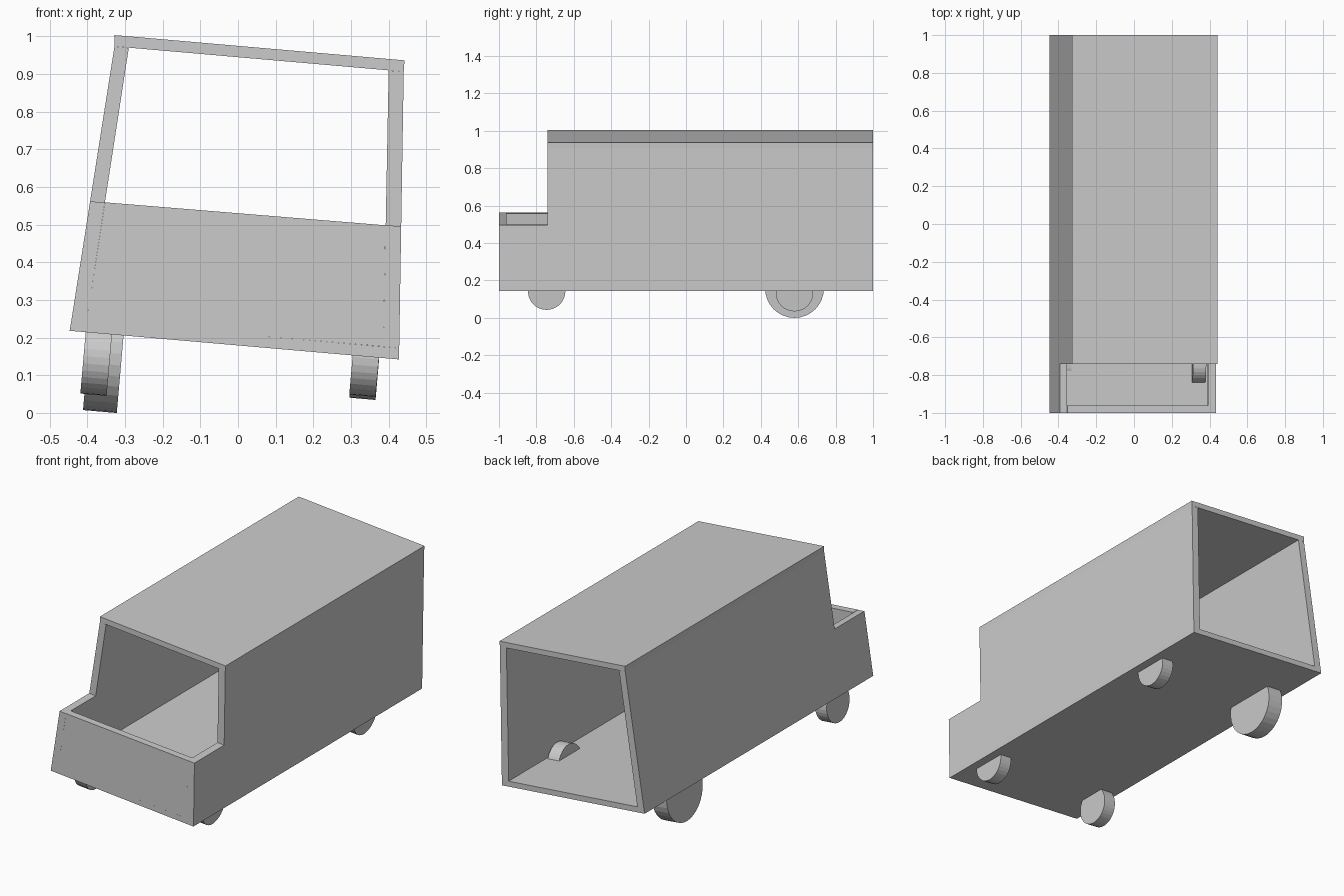
import bpy, bmesh
from math import radians, pi
from mathutils import Matrix, Vector

if "Cube" in bpy.data.objects:
    bpy.data.objects.remove(bpy.data.objects["Cube"])

TILT = radians(5)              # the whole toy leans sideways
FRONT, CAB, BACK = -1.0, -0.74, 1.0


def finish(name, bm):
    bmesh.ops.recalc_face_normals(bm, faces=bm.faces)
    me = bpy.data.meshes.new(name)
    bm.to_mesh(me)
    bm.free()
    ob = bpy.data.objects.new(name, me)
    bpy.context.collection.objects.link(ob)
    return ob


def loft(name, ring_a, ring_b):
    """Solid between two matching outlines."""
    bm = bmesh.new()
    a = [bm.verts.new(p) for p in ring_a]
    b = [bm.verts.new(p) for p in ring_b]
    bm.faces.new(a)
    bm.faces.new(b)
    n = len(a)
    for i in range(n):
        j = (i + 1) % n
        bm.faces.new((a[i], a[j], b[j], b[i]))
    return finish(name, bm)


def board(name, section, y0, y1):
    """Plank with an x-z cross-section, running along y."""
    return loft(name, [(x, y0, z) for x, z in section],
                [(x, y1, z) for x, z in section])


def side_wall(name, outer, inner, notch):
    """Stepped side panel; outer and inner are (bottom, top) x-z points."""
    outline = [(FRONT, 0), (BACK, 0), (BACK, 1), (CAB, 1), (CAB, notch), (FRONT, notch)]

    def ring(line):
        lo, hi = Vector(line[0]), Vector(line[1])
        pts = [(y, lo.lerp(hi, t)) for y, t in outline]
        return [(p.x, y, p.y) for y, p in pts]
    return loft(name, ring(outer), ring(inner))


def wheel(name, x, y, z, radius, width):
    bm = bmesh.new()
    m = (Matrix.Translation((x, y, z)) @ Matrix.Rotation(TILT, 4, 'Y')
         @ Matrix.Rotation(pi / 2, 4, 'Y'))
    bmesh.ops.create_cone(bm, cap_ends=True, segments=32, radius1=radius,
                          radius2=radius, depth=width, matrix=m)
    return finish(name, bm)


# Floor and roof
board("floor", [(-0.447, 0.218), (0.427, 0.142), (0.428, 0.172), (-0.442, 0.248)], FRONT, BACK)
board("roof", [(-0.328, 0.973), (0.44, 0.906), (0.442, 0.936), (-0.328, 1.003)], CAB, BACK)

# Side walls, stepped down at the front
side_wall("left_wall", ((-0.442, 0.248), (-0.328, 0.973)),
          ((-0.402, 0.244), (-0.29, 0.969)), 0.433)
side_wall("right_wall", ((0.428, 0.172), (0.44, 0.906)),
          ((0.386, 0.176), (0.40, 0.909)), 0.44)

# Low front panel between the walls
board("front_panel", [(-0.402, 0.244), (0.386, 0.176), (0.392, 0.498), (-0.353, 0.559)],
      FRONT, -0.96)

# Wheels, the rear left one oversized
wheel("front_left_wheel", -0.375, -0.745, 0.148, 0.1, 0.07)
wheel("front_right_wheel", 0.339, -0.745, 0.145, 0.1, 0.07)
wheel("rear_right_wheel", 0.339, 0.58, 0.137, 0.1, 0.07)
wheel("rear_left_wheel", -0.353, 0.58, 0.16, 0.157, 0.09)
